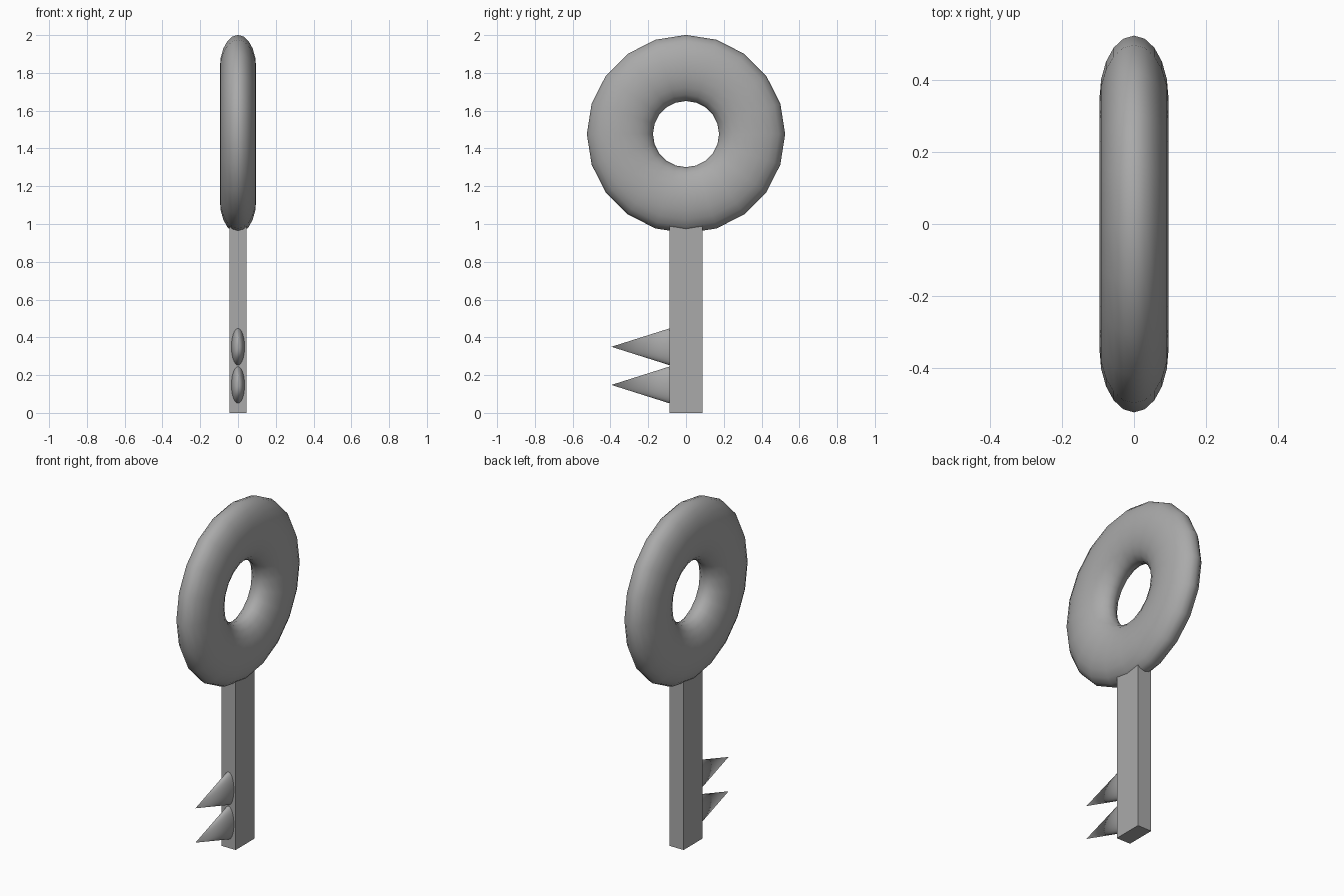
import bpy
from math import radians, pi

cube = bpy.data.objects.get("Cube")
if cube:
    bpy.data.objects.remove(cube, do_unlink=True)

# Single grey finish
GREY = (0.4, 0.4, 0.4, 1)
metal = bpy.data.materials.new("grey_metal")
metal.use_nodes = True
metal.diffuse_color = GREY
metal.node_tree.nodes["Principled BSDF"].inputs["Base Color"].default_value = GREY


def finish(name, scale, smooth=True):
    """Name, scale, colour and shade the part just added."""
    part = bpy.context.object
    part.name = part.data.name = name
    part.scale = scale
    bpy.ops.object.transform_apply(location=False, rotation=True, scale=True)
    part.data.materials.append(metal)
    if smooth:
        bpy.ops.object.shade_smooth_by_angle(angle=radians(50))
    return part


# Ring handle, flattened sideways
bpy.ops.mesh.primitive_torus_add(
    major_radius=0.35, minor_radius=0.175, major_segments=20, minor_segments=20,
    location=(0, 0, 1.476), rotation=(0, pi / 2, 0))
ring = bpy.context.object
bpy.ops.object.transform_apply(location=False, rotation=True, scale=False)
finish("ring_handle", (0.55, 1, 1))

# Square shaft, its top buried in the ring
SHAFT_TOP = 1.05
bpy.ops.mesh.primitive_cube_add(size=1, location=(0, 0, SHAFT_TOP / 2))
finish("shaft", (0.092, 0.176, SHAFT_TOP), smooth=False)

# Two pointed teeth on the front face
BASE_Y, TIP_Y = -0.085, -0.395
for name, z in (("lower_tooth", 0.148), ("upper_tooth", 0.35)):
    bpy.ops.mesh.primitive_cone_add(
        vertices=32, radius1=0.098, radius2=0, depth=BASE_Y - TIP_Y,
        location=(0, (BASE_Y + TIP_Y) / 2, z), rotation=(pi / 2, 0, 0))
    bpy.ops.object.transform_apply(location=False, rotation=True, scale=False)
    finish(name, (0.36, 1, 1))
